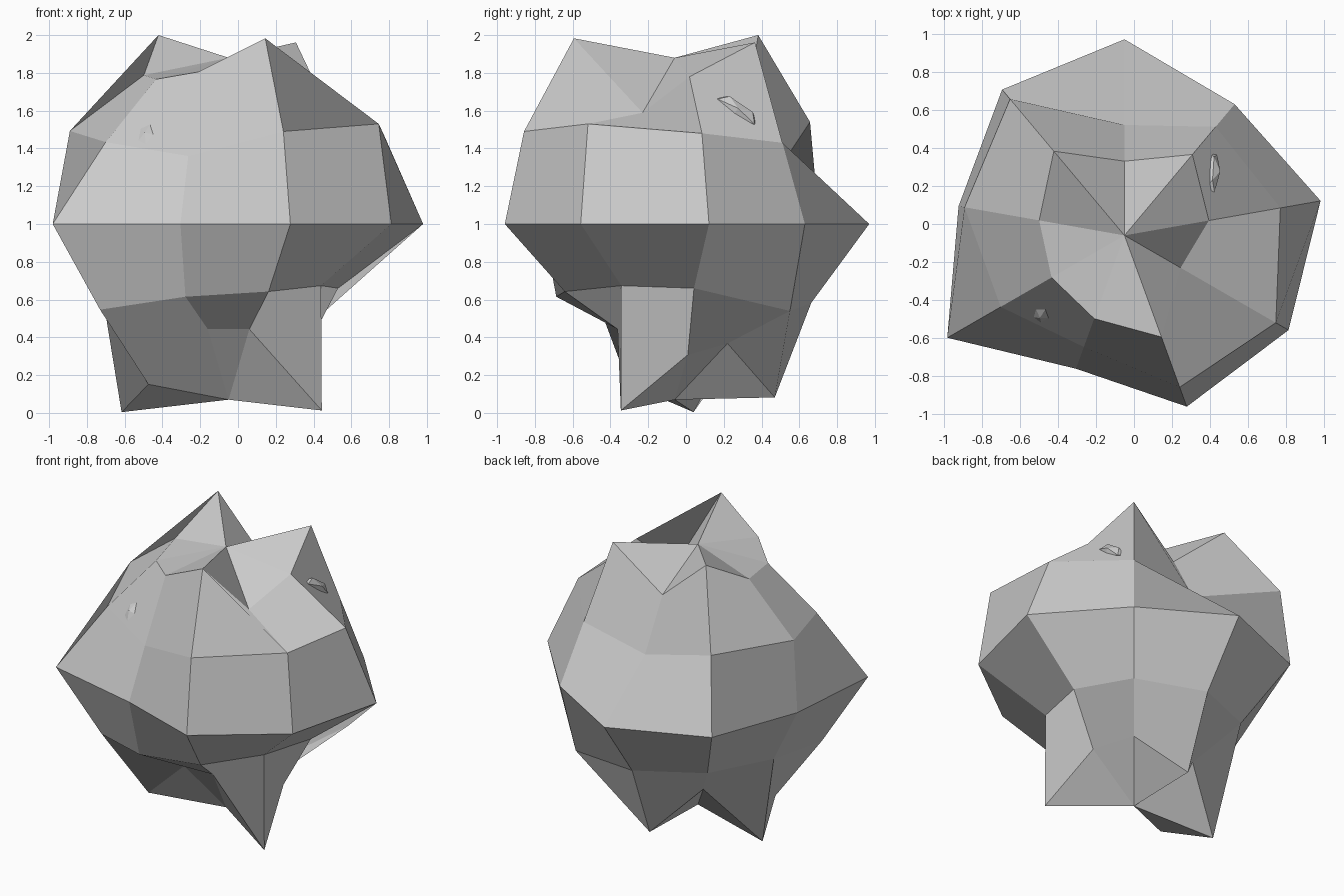
import bpy
import bmesh
from math import radians, sin, cos
from mathutils import Vector, Matrix

if "Cube" in bpy.data.objects:
    bpy.data.objects.remove(bpy.data.objects["Cube"])

CENTRE = Vector((-0.05, -0.06, 1.0))
SEGMENTS = 9

# Radial distance of each point: one row per latitude,
# columns run anticlockwise from the 10 degree meridian
RADII = {
    60:  [0.90, 1.11, 0.78, 1.155, 0.91, 0.885, 0.93, 1.135, 0.68],
    30:  [0.96, 0.86, 0.67, 1.08, 0.985, 0.867, 0.72, 0.98, 1.06],
    0:   [1.046, 0.90, 1.03, 1.00, 0.885, 1.075, 0.745, 0.957, 0.995],
    -30: [0.68, 0.92, 0.835, 0.79, 0.78, 0.907, 0.77, 0.715, 0.653],
    -60: [0.80, 0.73, 1.06, 0.75, 1.15, 0.98, 0.643, 0.643, 1.14],
}


def add_object(name, bm):
    mesh = bpy.data.meshes.new(name)
    bm.to_mesh(mesh)
    bm.free()
    obj = bpy.data.objects.new(name, mesh)
    bpy.context.collection.objects.link(obj)
    return obj


# Boulder: coarse sphere with every point pushed in or out along its ray
bm = bmesh.new()
rings = []
for lat, row in RADII.items():
    ring = []
    for i, r in enumerate(row):
        lon, la = radians(10 + 360 / SEGMENTS * i), radians(lat)
        ray = Vector((cos(la) * cos(lon), cos(la) * sin(lon), sin(la)))
        ring.append(bm.verts.new(CENTRE + ray * r))
    rings.append(ring)
top = bm.verts.new(CENTRE + Vector((0, 0, 0.88)))
bottom = bm.verts.new(CENTRE - Vector((0, 0, 0.93)))
for i in range(SEGMENTS):
    j = (i + 1) % SEGMENTS
    bm.faces.new((top, rings[0][i], rings[0][j]))
    bm.faces.new((bottom, rings[-1][j], rings[-1][i]))
    for upper, lower in zip(rings, rings[1:]):
        bm.faces.new((upper[i], lower[i], lower[j], upper[j]))
add_object("boulder", bm)


# Chips: small faceted stones bedded in the surface
def chip(name, centre, normal, along, size):
    n = Vector(normal).normalized()
    side = Vector(along).cross(n).normalized()
    axis = n.cross(side)
    basis = Matrix((side, axis, n)).transposed().to_4x4()
    bm = bmesh.new()
    bmesh.ops.create_icosphere(bm, subdivisions=1, radius=1)
    bmesh.ops.scale(bm, vec=size, verts=bm.verts)
    bmesh.ops.transform(bm, matrix=Matrix.Translation(centre) @ basis, verts=bm.verts)
    add_object(name, bm)


chip("front_chip", (-0.48, -0.455, 1.455), (-0.28, -0.77, 0.57), (0.03, 0.1, 0.16), (0.075, 0.12, 0.05))
chip("side_chip", (0.405, 0.27, 1.60), (0.96, 0.11, 0.26), (0, 0.24, -0.17), (0.05, 0.14, 0.05))
